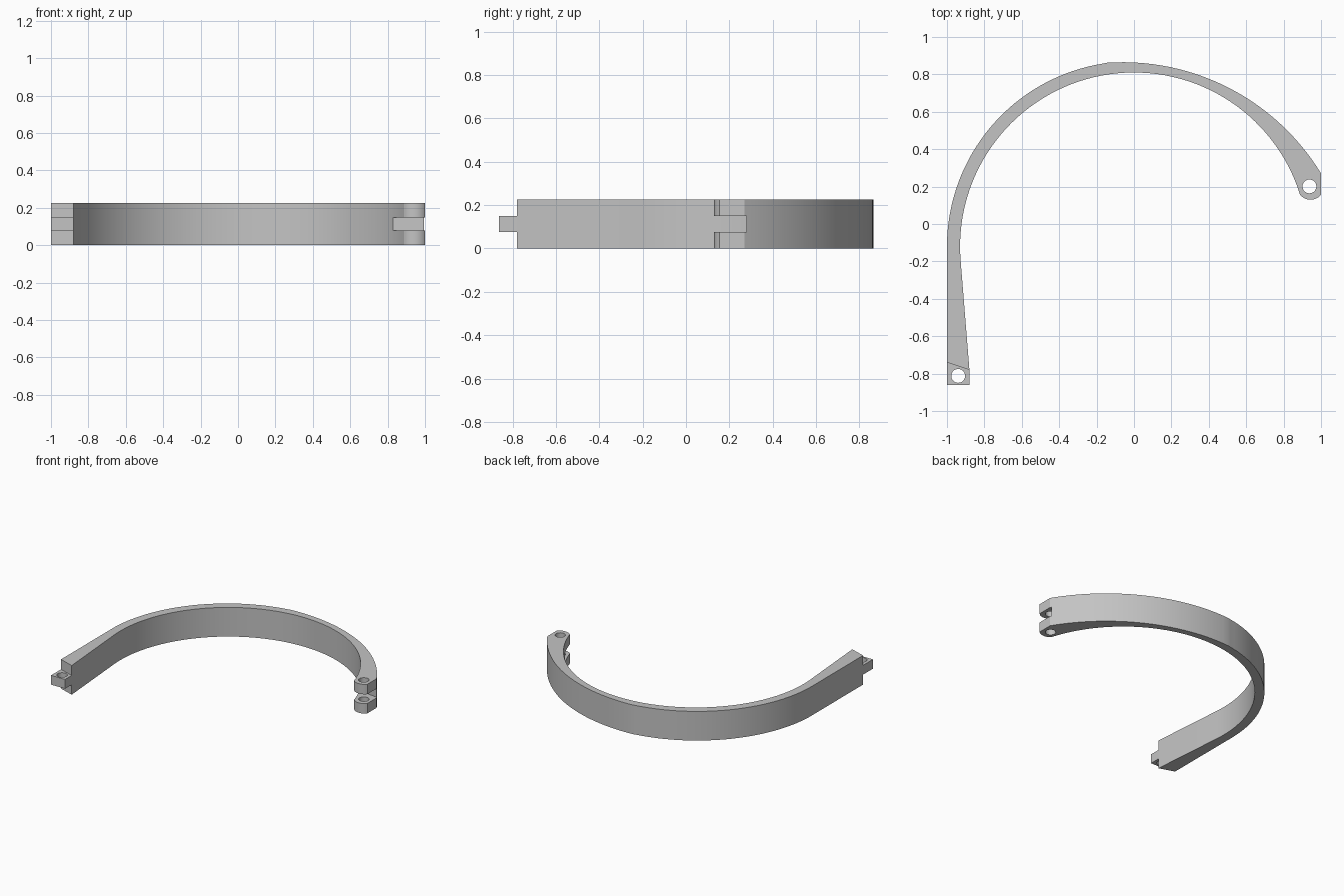
import bpy, bmesh
from math import radians, sin, cos

HEIGHT = 0.226
SLOT_LOW, SLOT_HIGH = 0.077, 0.149

if "Cube" in bpy.data.objects:
    bpy.data.objects.remove(bpy.data.objects["Cube"], do_unlink=True)

grey = bpy.data.materials.new("mid_grey")
grey.use_nodes = True
grey.diffuse_color = (0.55, 0.55, 0.55, 1)
grey.node_tree.nodes["Principled BSDF"].inputs["Base Color"].default_value = (0.55, 0.55, 0.55, 1)


def arc(cx, cy, r, start, end, steps):
    angles = [radians(start + (end - start) * i / steps) for i in range(steps + 1)]
    return [(cx + r * cos(a), cy + r * sin(a)) for a in angles]


def prism(name, outline, low, high):
    """Extrude a plan outline between two heights."""
    bm = bmesh.new()
    face = bm.faces.new([bm.verts.new((x, y, low)) for x, y in outline])
    grown = bmesh.ops.extrude_face_region(bm, geom=[face])["geom"]
    bmesh.ops.translate(bm, vec=(0, 0, high - low),
                        verts=[v for v in grown if isinstance(v, bmesh.types.BMVert)])
    bmesh.ops.recalc_face_normals(bm, faces=bm.faces)
    mesh = bpy.data.meshes.new(name)
    bm.to_mesh(mesh)
    bm.free()
    mesh.materials.append(grey)
    obj = bpy.data.objects.new(name, mesh)
    bpy.context.collection.objects.link(obj)
    return obj


def cut(target, name, outline, low, high):
    """Subtract a prism from the target, then discard the cutter."""
    cutter = prism(name, outline, low, high)
    cutter.hide_render = True
    mod = target.modifiers.new(name, "BOOLEAN")
    mod.operation, mod.solver, mod.object = "DIFFERENCE", "EXACT", cutter
    bpy.context.view_layer.objects.active = target
    bpy.ops.object.modifier_apply(modifier=mod.name)
    bpy.data.objects.remove(cutter, do_unlink=True)


# Curved band with a thickened, rounded end and a straight leg
outline = (
    arc(0, -0.12, 0.93, 17.2, 184.5, 64)           # inner curve
    + [(-0.88, -0.78), (-0.88, -0.862), (-1, -0.862)]
    + arc(-0.01, -0.12, 0.99, 180, 99, 32)         # outer curve, right half
    + arc(-0.06, -0.377, 1.242, 94, 31.4, 28)      # outer curve, left half
    + arc(0.944, 0.204, 0.074, -41, -130, 10)      # rounded fork end
)
band = prism("hinged_band", outline, 0, HEIGHT)

# Tongue: remove the material above and below it
shoulder = [(-1.1, -0.707), (-0.8, -0.807), (-0.8, -1), (-1.1, -1)]
cut(band, "tongue_lower_cut", shoulder, -0.1, SLOT_LOW)
cut(band, "tongue_upper_cut", shoulder, SLOT_HIGH, HEIGHT + 0.1)

# Fork: slot through the middle of the thick end
slot = [(0.75, 0.31), (1.1, 0.265), (1.1, 0), (0.75, 0)]
cut(band, "fork_slot", slot, SLOT_LOW, SLOT_HIGH)

# Pin holes through both ends
for name, x, y in (("tongue_hole", -0.94, -0.812), ("fork_hole", 0.938, 0.201)):
    cut(band, name, arc(x, y, 0.037, 0, 348.75, 31), -0.1, HEIGHT + 0.1)

# Smooth the curved walls and keep the rims sharp
bpy.ops.object.select_all(action="DESELECT")
band.select_set(True)
bpy.context.view_layer.objects.active = band
bpy.ops.object.shade_smooth_by_angle(angle=radians(25))
